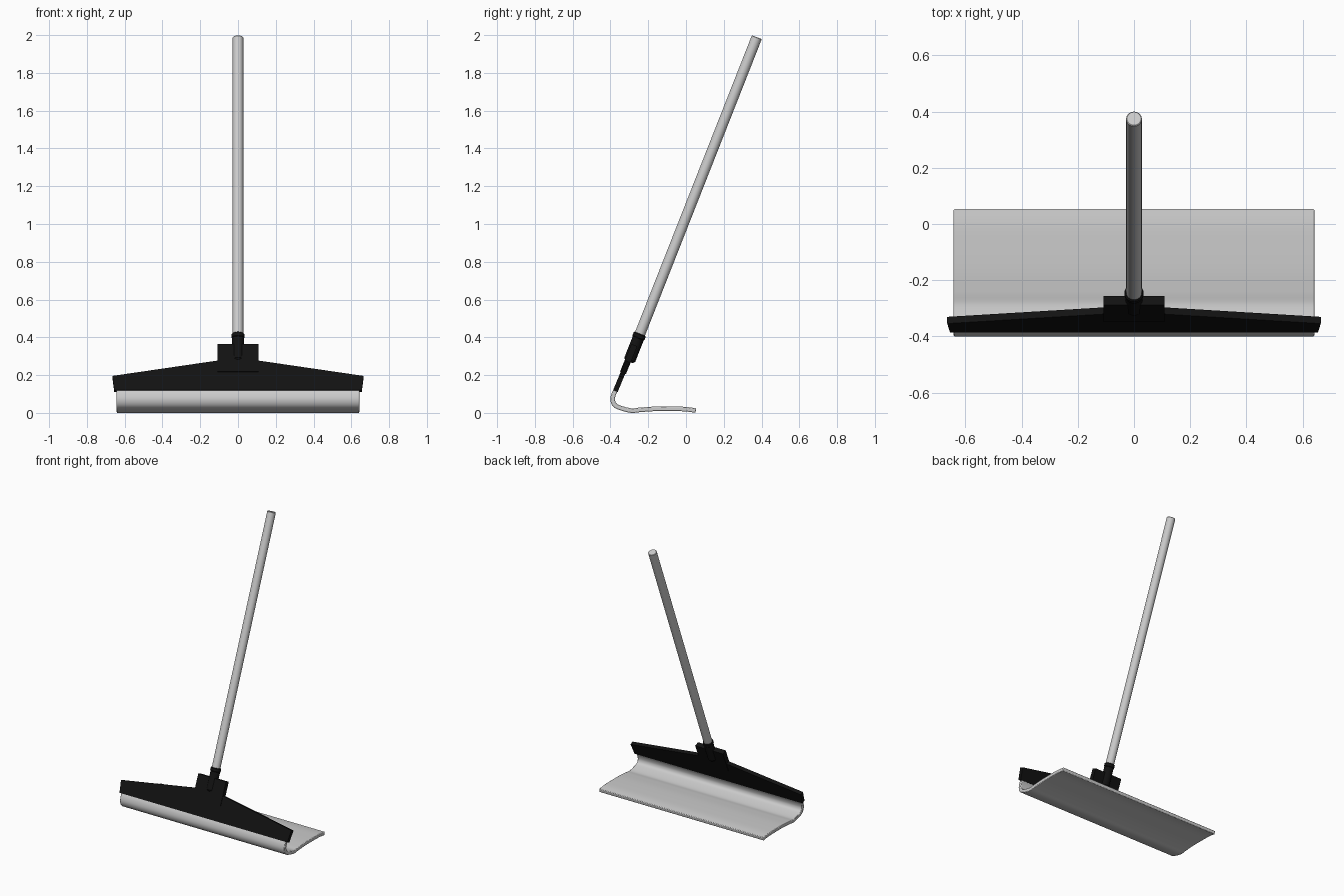
import bpy, bmesh, math
from mathutils import Vector

if "Cube" in bpy.data.objects:
    bpy.data.objects.remove(bpy.data.objects["Cube"])

black = bpy.data.materials.new("black_plastic")
black.diffuse_color = (0.006, 0.006, 0.006, 1)
black.use_nodes = True
black.node_tree.nodes["Principled BSDF"].inputs["Base Color"].default_value = black.diffuse_color

TILT = math.radians(22.5)
BASE = Vector((0, -0.374, 0.115))
UP = Vector((0, math.sin(TILT), math.cos(TILT)))
NORMAL = Vector((0, -math.cos(TILT), math.sin(TILT)))


def finish(name, bm, mat=None, smooth=False):
    bmesh.ops.recalc_face_normals(bm, faces=bm.faces)
    me = bpy.data.meshes.new(name)
    bm.to_mesh(me)
    bm.free()
    ob = bpy.data.objects.new(name, me)
    bpy.context.collection.objects.link(ob)
    if mat:
        me.materials.append(mat)
    if smooth:
        bpy.ops.object.select_all(action='DESELECT')
        ob.select_set(True)
        bpy.context.view_layer.objects.active = ob
        bpy.ops.object.shade_smooth_by_angle(angle=math.radians(35))
    return ob


def prism(name, points, extrusion, mat=None, smooth=False):
    bm = bmesh.new()
    face = bm.faces.new([bm.verts.new(p) for p in points])
    new = bmesh.ops.extrude_face_region(bm, geom=[face])["geom"]
    bmesh.ops.translate(bm, vec=extrusion, verts=[g for g in new if isinstance(g, bmesh.types.BMVert)])
    return finish(name, bm, mat, smooth)


def tilted_plate(name, half_outline, thickness):
    # half outline is (x, distance up the tilted plane), mirrored across x
    outline = half_outline + [(-x, v) for x, v in reversed(half_outline)]
    pts = [BASE + Vector((x, 0, 0)) + UP * v - NORMAL * thickness / 2 for x, v in outline]
    return prism(name, pts, NORMAL * thickness, black)


def lathe_along(name, start, axis, rings, mat=None, segments=32):
    # stacked rings of (distance, radius) along an axis in the yz plane
    side = Vector((1, 0, 0))
    other = axis.cross(side)
    bm = bmesh.new()
    loops = []
    for d, r in rings:
        loops.append([bm.verts.new(start + axis * d + (side * math.cos(t) + other * math.sin(t)) * r)
                      for t in (2 * math.pi * i / segments for i in range(segments))])
    for a, b in zip(loops, loops[1:]):
        for i in range(segments):
            j = (i + 1) % segments
            bm.faces.new((a[i], a[j], b[j], b[i]))
    bm.faces.new(loops[0])
    bm.faces.new(loops[-1])
    return finish(name, bm, mat, True)


def smooth_path(pts, steps=6):
    # Catmull-Rom sampling of the blade centre line
    p = [Vector(q) for q in pts]
    p = [2 * p[0] - p[1]] + p + [2 * p[-1] - p[-2]]
    out = []
    for i in range(1, len(p) - 2):
        a, b, c, d = p[i - 1:i + 3]
        for k in range(steps):
            t = k / steps
            out.append(0.5 * (2 * b + (c - a) * t + (2 * a - 5 * b + 4 * c - d) * t * t
                              + (3 * b - a - 3 * c + d) * t ** 3))
    return out + [p[-2]]


# Curved scraper blade: offset centre line on both sides, then extrude across x
path = smooth_path([(-0.370, 0.128), (-0.384, 0.100), (-0.388, 0.072), (-0.377, 0.047),
                    (-0.350, 0.032), (-0.290, 0.017), (-0.240, 0.021), (-0.160, 0.026),
                    (-0.060, 0.026), (0.000, 0.024), (0.052, 0.017)])
left, right = [], []
for i, p in enumerate(path):
    t = (path[min(i + 1, len(path) - 1)] - path[max(i - 1, 0)]).normalized()
    n = Vector((-t.y, t.x)) * 0.012
    left.append(p + n)
    right.append(p - n)
low = min(q.y for q in left + right)
profile = [Vector((-0.642, q.x, q.y - low)) for q in left + right[::-1]]
blade = prism("scraper_blade", profile, Vector((1.284, 0, 0)), smooth=True)
bevel = blade.modifiers.new("soft_edges", 'BEVEL')
bevel.width = 0.004
bevel.segments = 2
bevel.limit_method = 'ANGLE'
bevel.angle_limit = math.radians(50)

# Tapered clamp bar and central bracket
tilted_plate("clamp_bar", [(0.655, 0.0), (0.665, 0.082), (0.108, 0.170)], 0.026)
tilted_plate("bracket", [(0.108, 0.105), (0.108, 0.264)], 0.034)

# Socket and handle share one axis
bottom = Vector((0, -0.245, 0.415))
top = Vector((0, 0.375, 1.989))
axis = (top - bottom).normalized()
lathe_along("socket", bottom, axis,
            [(-0.155, 0.022), (-0.143, 0.031), (-0.022, 0.031), (-0.018, 0.034),
             (0.0, 0.034), (0.004, 0.030)], black)
lathe_along("handle", bottom - axis * 0.05, axis,
            [(0, 0.028), ((top - bottom).length + 0.047, 0.028), ((top - bottom).length + 0.05, 0.025)])
